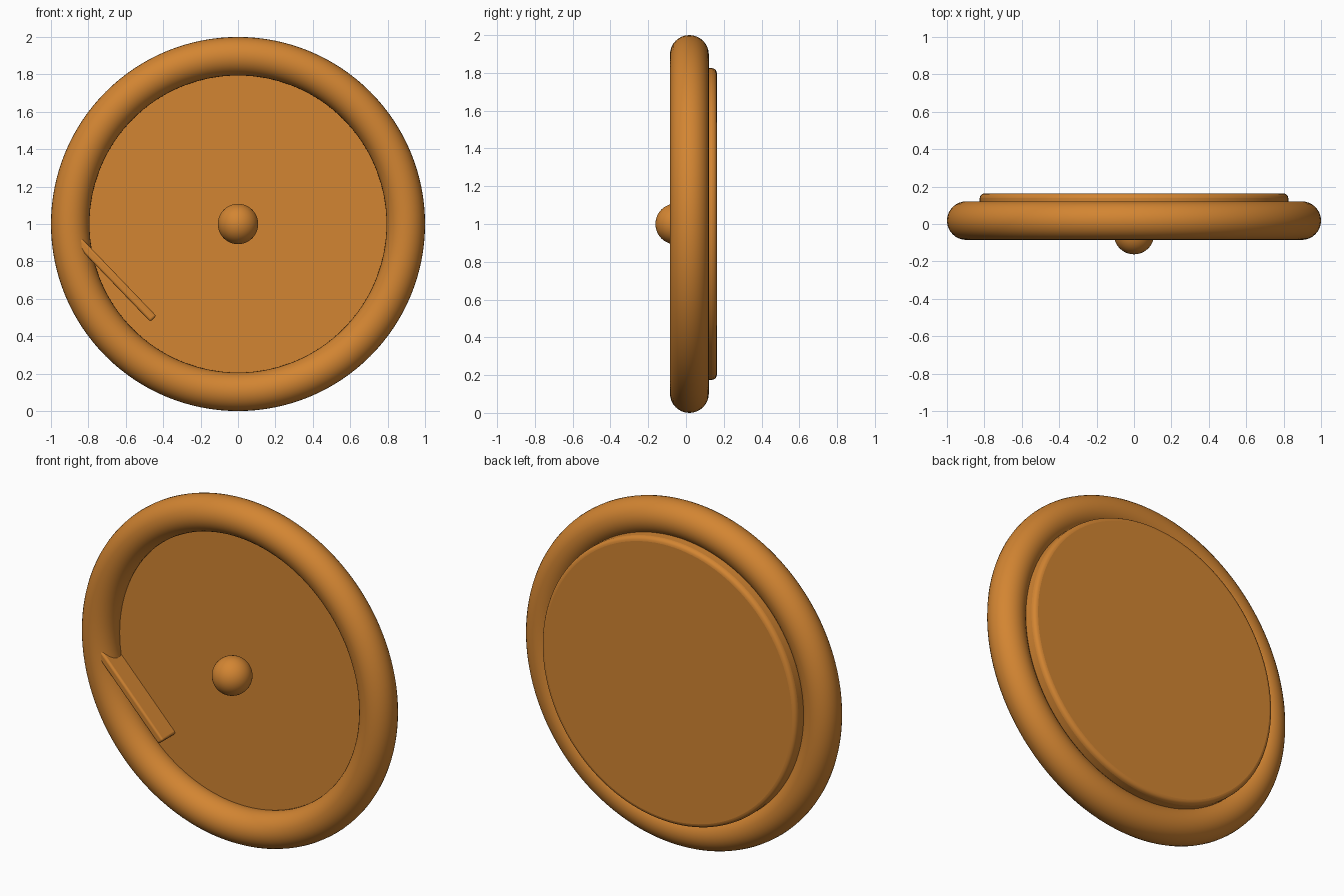
import bpy
import math
from mathutils import Vector

cube = bpy.data.objects.get("Cube")
if cube:
    bpy.data.objects.remove(cube, do_unlink=True)

# Single warm wood-orange colour
COLOUR = (0.65, 0.235, 0.032, 1.0)
orange = bpy.data.materials.new("warm_orange")
orange.use_nodes = True
orange.diffuse_color = COLOUR
orange.node_tree.nodes["Principled BSDF"].inputs["Base Color"].default_value = COLOUR

UPRIGHT = (math.pi / 2, 0, 0)


def finish(name, bevel=0.0):
    """Name the active object, apply its scale, round its edges and shade it."""
    obj = bpy.context.object
    obj.name = name
    obj.data.materials.append(orange)
    bpy.ops.object.transform_apply(location=False, rotation=False, scale=True)
    if bevel:
        mod = obj.modifiers.new("rounded_edges", "BEVEL")
        mod.width = bevel
        mod.segments = 4
        mod.limit_method = "ANGLE"
        mod.angle_limit = math.radians(40)
    bpy.ops.object.shade_smooth_by_angle(angle=math.radians(35))
    return obj


# Round outer rim
bpy.ops.mesh.primitive_torus_add(major_radius=0.897, minor_radius=0.103,
                                 major_segments=128, minor_segments=32,
                                 location=(0, 0.018, 1), rotation=UPRIGHT)
finish("rim")

# Back plate, set into the rim and standing out behind it
front, back = 0.048, 0.163
bpy.ops.mesh.primitive_cylinder_add(vertices=128, radius=0.825, depth=back - front,
                                    location=(0, (front + back) / 2, 1), rotation=UPRIGHT)
finish("back_plate", bevel=0.025)

# Centre knob
bpy.ops.mesh.primitive_uv_sphere_add(segments=48, ring_count=24, radius=0.108,
                                     location=(0, -0.054, 1), rotation=UPRIGHT)
finish("centre_knob")

# Slanted bar running from the plate into the rim
low, high = Vector((-0.453, -0.005, 0.493)), Vector((-0.875, -0.005, 0.932))
span = high - low
bpy.ops.mesh.primitive_cube_add(size=1, location=(low + high) / 2)
bar = bpy.context.object
bar.scale = (span.length, 0.13, 0.045)
bar.rotation_euler = (0, -math.atan2(span.z, span.x), 0)
finish("slanted_bar", bevel=0.012)
